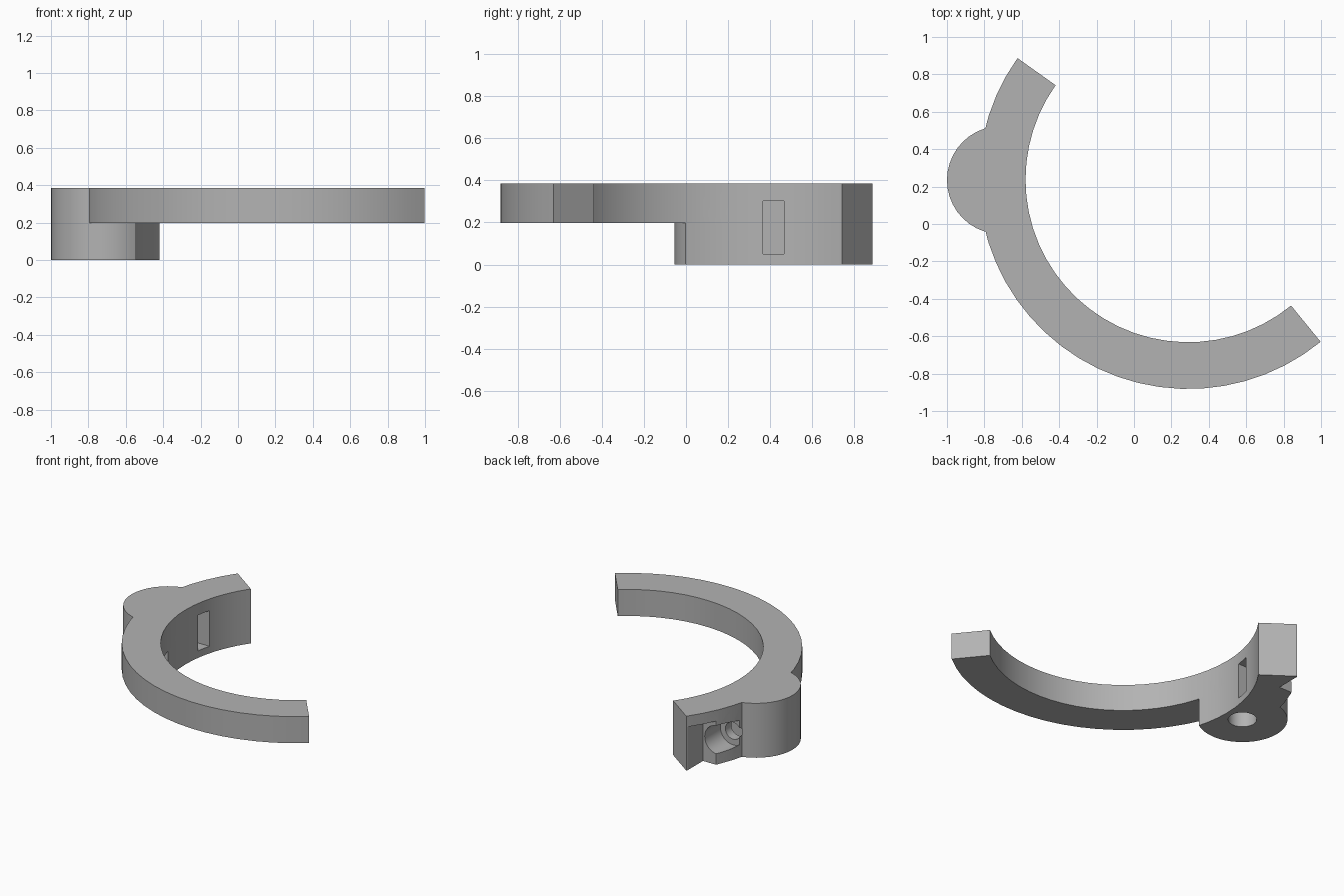
import bpy, bmesh, math
from math import cos, sin, radians

cube = bpy.data.objects.get("Cube")
if cube:
    bpy.data.objects.remove(cube, do_unlink=True)

grey = bpy.data.materials.new("plain_grey")
grey.use_nodes = True
grey.diffuse_color = (0.45, 0.45, 0.45, 1)
grey.node_tree.nodes["Principled BSDF"].inputs["Base Color"].default_value = (0.45, 0.45, 0.45, 1)

CX, CY = 0.29, 0.238          # ring centre
R_IN, R_OUT = 0.87, 1.12
START, END, STEPS = 144.6, 309.2, 28
TOP, MID = 0.385, 0.197
BOSS_X, BOSS_Y, BOSS_R = -0.711, 0.235, 0.289
SCREW_X, SCREW_Z = -0.74, 0.177


def arc(r, steps):
    step = radians(END - START) / STEPS
    return [(CX + r * cos(radians(START) + i * step),
             CY + r * sin(radians(START) + i * step)) for i in range(steps + 1)]


def circle(x, y, r, n):
    return [(x + r * cos(math.tau * i / n), y + r * sin(math.tau * i / n)) for i in range(n)]


def prism(name, outline, lo, hi, along_y=False):
    """Extrude an outline along z, or an x-z outline along y."""
    bm = bmesh.new()
    place = (lambda a, b, h: (a, h, b)) if along_y else (lambda a, b, h: (a, b, h))
    face = bm.faces.new([bm.verts.new(place(a, b, lo)) for a, b in outline])
    new = bmesh.ops.extrude_face_region(bm, geom=[face])["geom"]
    shift = place(0, 0, hi - lo)
    bmesh.ops.translate(bm, vec=shift, verts=[v for v in new if isinstance(v, bmesh.types.BMVert)])
    bmesh.ops.recalc_face_normals(bm, faces=bm.faces)
    mesh = bpy.data.meshes.new(name)
    bm.to_mesh(mesh)
    bm.free()
    mesh.materials.append(grey)
    obj = bpy.data.objects.new(name, mesh)
    bpy.context.collection.objects.link(obj)
    return obj


def rect(x0, x1, y0, y1):
    return [(x0, y0), (x1, y0), (x1, y1), (x0, y1)]


def combine(target, tool, operation):
    mod = target.modifiers.new("join", "BOOLEAN")
    mod.operation, mod.object, mod.solver = operation, tool, "EXACT"
    bpy.ops.object.select_all(action="DESELECT")
    bpy.context.view_layer.objects.active = target
    target.select_set(True)
    bpy.ops.object.modifier_apply(modifier=mod.name)
    bpy.data.objects.remove(tool, do_unlink=True)


def band(name, steps, lo):
    return prism(name, arc(R_OUT, steps) + arc(R_IN, steps)[::-1], lo, TOP)


# Open ring, its deeper clamping end and the round boss
ring = band("open_ring", STEPS, MID)
boss = prism("boss", circle(BOSS_X, BOSS_Y, BOSS_R, 40), 0, TOP)
combine(boss, prism("inner_clearance", arc(R_IN, STEPS), -0.1, 0.5), "DIFFERENCE")
combine(ring, band("clamp_end", 6, 0), "UNION")
combine(ring, boss, "UNION")

# Relief on the outer corner, screw bores, nut slot and pivot hole
cutters = [
    prism("corner_relief", rect(-1.1, -0.627, 0.705, 1.1), -0.1, 0.308),
    prism("head_bore", circle(SCREW_X, SCREW_Z, 0.1, 32), 0.53, 0.8, True),
    prism("screw_hole", circle(SCREW_X, SCREW_Z, 0.06, 24), 0.3, 0.6, True),
    prism("nut_slot", rect(-0.86, -0.45, 0.365, 0.465), 0.05, 0.302),
    prism("pivot_hole", circle(BOSS_X, BOSS_Y, 0.092, 32), -0.1, 0.3),
]
for cutter in cutters:
    combine(ring, cutter, "DIFFERENCE")

bpy.ops.object.shade_smooth_by_angle(angle=radians(25))
